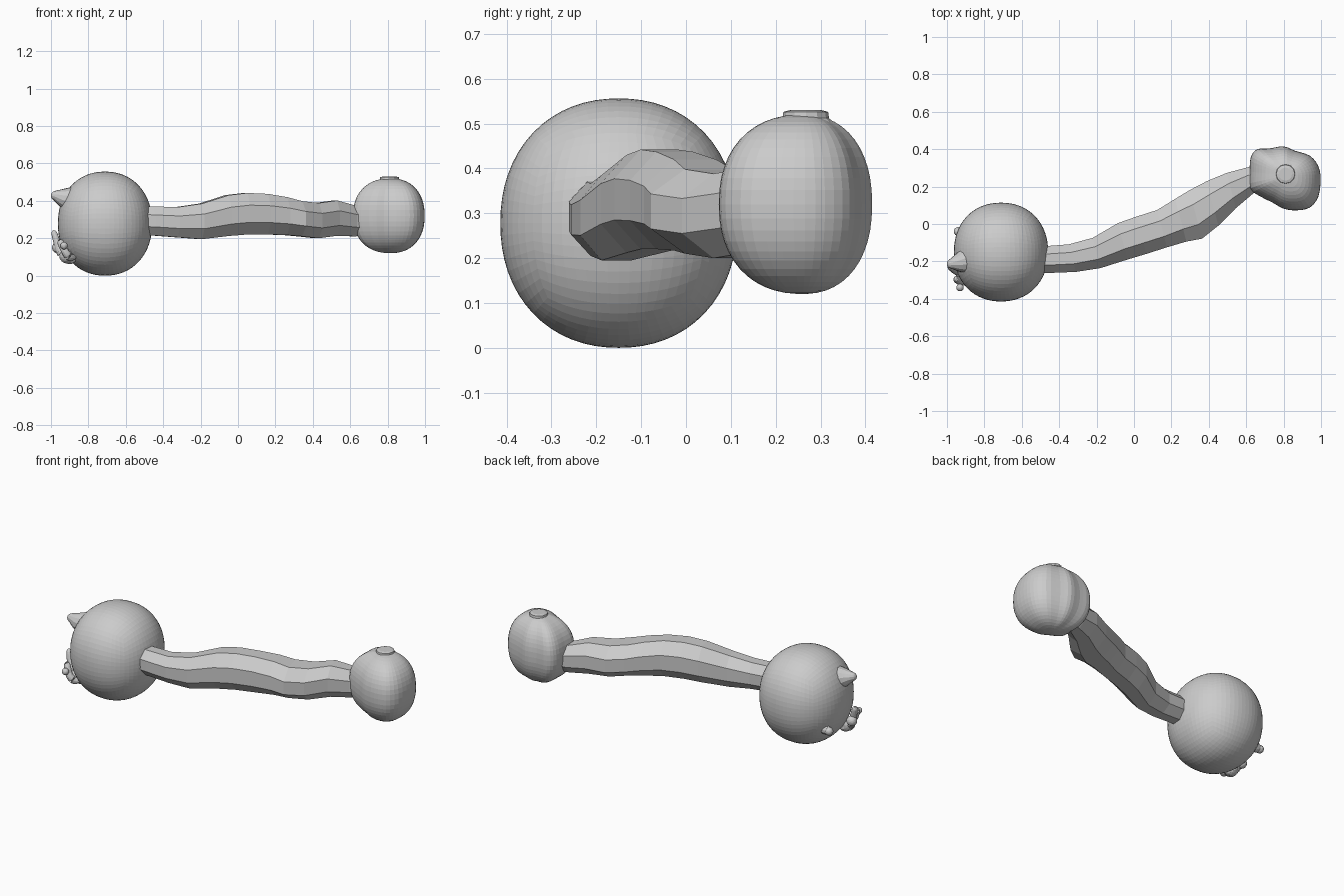
import bpy, bmesh, math
from mathutils import Vector

if "Cube" in bpy.data.objects:
    bpy.data.objects.remove(bpy.data.objects["Cube"])

grey = bpy.data.materials.new("plain_grey")
grey.diffuse_color = (0.6, 0.6, 0.6, 1)
grey.use_nodes = True
grey.node_tree.nodes["Principled BSDF"].inputs["Base Color"].default_value = grey.diffuse_color


def finish(bm, name):
    bmesh.ops.recalc_face_normals(bm, faces=bm.faces)
    me = bpy.data.meshes.new(name)
    bm.to_mesh(me)
    bm.free()
    me.materials.append(grey)
    ob = bpy.data.objects.new(name, me)
    bpy.context.collection.objects.link(ob)
    return ob


def loft(name, rings):
    """Skin a list of equal-length point rings and cap both ends."""
    bm = bmesh.new()
    vs = [[bm.verts.new(p) for p in r] for r in rings]
    n = len(vs[0])
    for a, b in zip(vs, vs[1:]):
        for i in range(n):
            j = (i + 1) % n
            bm.faces.new((a[i], a[j], b[j], b[i]))
    bm.faces.new(vs[0])
    bm.faces.new(vs[-1])
    return finish(bm, name)


def ball(name, centre, radii, p=2.0, cuts=15, axis=None):
    """Rounded quad ball made from a subdivided cube."""
    bm = bmesh.new()
    bmesh.ops.create_cube(bm, size=2)
    bmesh.ops.subdivide_edges(bm, edges=bm.edges, cuts=cuts, use_grid_fill=True)
    for v in bm.verts:
        q = Vector([math.tan(c * math.pi / 4) for c in v.co])
        q /= sum(abs(c) ** p for c in q) ** (1 / p)
        q = Vector([q[i] * radii[i] for i in range(3)])
        if axis:
            q.rotate(Vector((0, 0, 1)).rotation_difference(Vector(axis)))
        v.co = q + Vector(centre)
    return finish(bm, name)


def catmull(a, b, c, d, t):
    return 0.5 * (2 * b + (c - a) * t + (2 * a - 5 * b + 4 * c - d) * t * t
                  + (3 * b - a - 3 * c + d) * t ** 3)


def smooth_path(points, closed, steps):
    pts = [Vector(p) for p in points]
    n = len(pts)
    get = (lambda i: pts[i % n]) if closed else (lambda i: pts[min(max(i, 0), n - 1)])
    out = [catmull(get(i - 1), get(i), get(i + 1), get(i + 2), k / steps)
           for i in range(n if closed else n - 1) for k in range(steps)]
    return out if closed else out + [pts[-1]]


def finger(name, points):
    """Soft tapered tube; each point is x, y, z, radius."""
    path = smooth_path(points, False, 5)
    rings = []
    for i, q in enumerate(path):
        tan = (path[min(i + 1, len(path) - 1)] - path[max(i - 1, 0)]).xyz.normalized()
        u = tan.orthogonal().normalized()
        w = tan.cross(u)
        rings.append([q.xyz + q.w * (u * math.cos(a) + w * math.sin(a))
                      for a in (k * math.tau / 12 for k in range(12))])
    return loft(name, rings)


# large rounded end
ball("large_ball", (-0.711, -0.15, 0.278), (0.252, 0.264, 0.278), p=2.15)

# wavy eight-sided shaft: x, y low, y high, z low, z high
shaft = [(-0.60, -0.265, -0.12, 0.22, 0.375), (-0.46, -0.265, -0.115, 0.215, 0.37),
         (-0.33, -0.26, -0.105, 0.205, 0.366), (-0.20, -0.24, -0.07, 0.195, 0.385),
         (-0.06, -0.195, 0.01, 0.212, 0.43), (0.04, -0.165, 0.045, 0.22, 0.442),
         (0.15, -0.13, 0.08, 0.22, 0.437), (0.25, -0.10, 0.14, 0.217, 0.42),
         (0.33, -0.085, 0.187, 0.21, 0.398), (0.42, -0.015, 0.235, 0.2, 0.388),
         (0.52, 0.08, 0.278, 0.213, 0.402), (0.62, 0.16, 0.305, 0.21, 0.375),
         (0.72, 0.20, 0.33, 0.22, 0.37)]
rings = []
for x, y0, y1, z0, z1 in shaft:
    ring = []
    for k in range(8):
        a = (k + 0.5) * math.tau / 8
        s = 1 / math.cos(math.tau / 16)
        dy = math.cos(a) * s * (y1 - y0) / 2
        # keep sections square to the slanting path
        ring.append((x - dy * 0.25, (y0 + y1) / 2 + dy * 0.95,
                     (z0 + z1) / 2 + math.sin(a) * s * (z1 - z0) / 2))
    rings.append(ring)
loft("shaft", rings)

# small boxy end: plan outline swept up a rounded profile
outline = [(0.62, 0.19), (0.618, 0.28), (0.625, 0.36), (0.66, 0.4), (0.73, 0.405),
           (0.80, 0.415), (0.86, 0.392), (0.94, 0.365), (0.985, 0.31), (0.998, 0.24),
           (0.985, 0.145), (0.94, 0.088), (0.87, 0.073), (0.80, 0.082), (0.74, 0.115),
           (0.68, 0.145)]
plan = smooth_path(outline, True, 3)
mid = Vector((0.815, 0.26))
rings = []
for i in range(25):
    phi = (i / 24 - 0.5) * math.pi * 0.97
    r = math.cos(phi) ** (2 / 2.25)
    z = math.copysign(abs(math.sin(phi)) ** (2 / 2.25), phi)
    rings.append([(*(mid + (q - mid) * r), 0.32 + 0.2 * z) for q in plan])
loft("small_ball", rings)

# short stub on top of the small end
loft("top_stub", [[(0.81 + r * math.cos(k * math.tau / 12), 0.267 + r * math.sin(k * math.tau / 12), z)
                   for k in range(12)]
                  for r, z in ((0.075, 0.49), (0.052, 0.512), (0.05, 0.526), (0.035, 0.53))])

# pointed bump on the outer side of the large end
finger("pointed_bump", [(-0.87, -0.19, 0.40, 0.085), (-0.93, -0.205, 0.415, 0.055),
                        (-0.97, -0.212, 0.426, 0.032), (-0.993, -0.217, 0.43, 0.018),
                        (-1.0, -0.218, 0.431, 0.004)])

# cluster of small curled lumps below it
finger("curled_lump", [(-0.988, -0.225, 0.24, 0.005), (-0.982, -0.23, 0.225, 0.016),
                       (-0.965, -0.24, 0.17, 0.02), (-0.945, -0.25, 0.12, 0.024),
                       (-0.90, -0.25, 0.09, 0.03), (-0.86, -0.25, 0.10, 0.01)])
finger("side_lump", [(-0.96, -0.29, 0.19, 0.005), (-0.95, -0.295, 0.18, 0.018),
                     (-0.925, -0.31, 0.13, 0.02), (-0.90, -0.30, 0.10, 0.022),
                     (-0.87, -0.28, 0.10, 0.01)])
for i, (c, r) in enumerate([((-0.965, -0.225, 0.15), 0.03), ((-0.93, -0.34, 0.16), 0.02),
                            ((-0.915, -0.26, 0.105), 0.04), ((-0.94, -0.04, 0.15), 0.024)]):
    ball(f"small_bump_{i + 1}", c, (r, r, r), cuts=4)
finger("bump_base", [(-0.86, -0.06, 0.17, 0.05), (-0.91, -0.045, 0.155, 0.032),
                     (-0.94, -0.04, 0.15, 0.02)])
